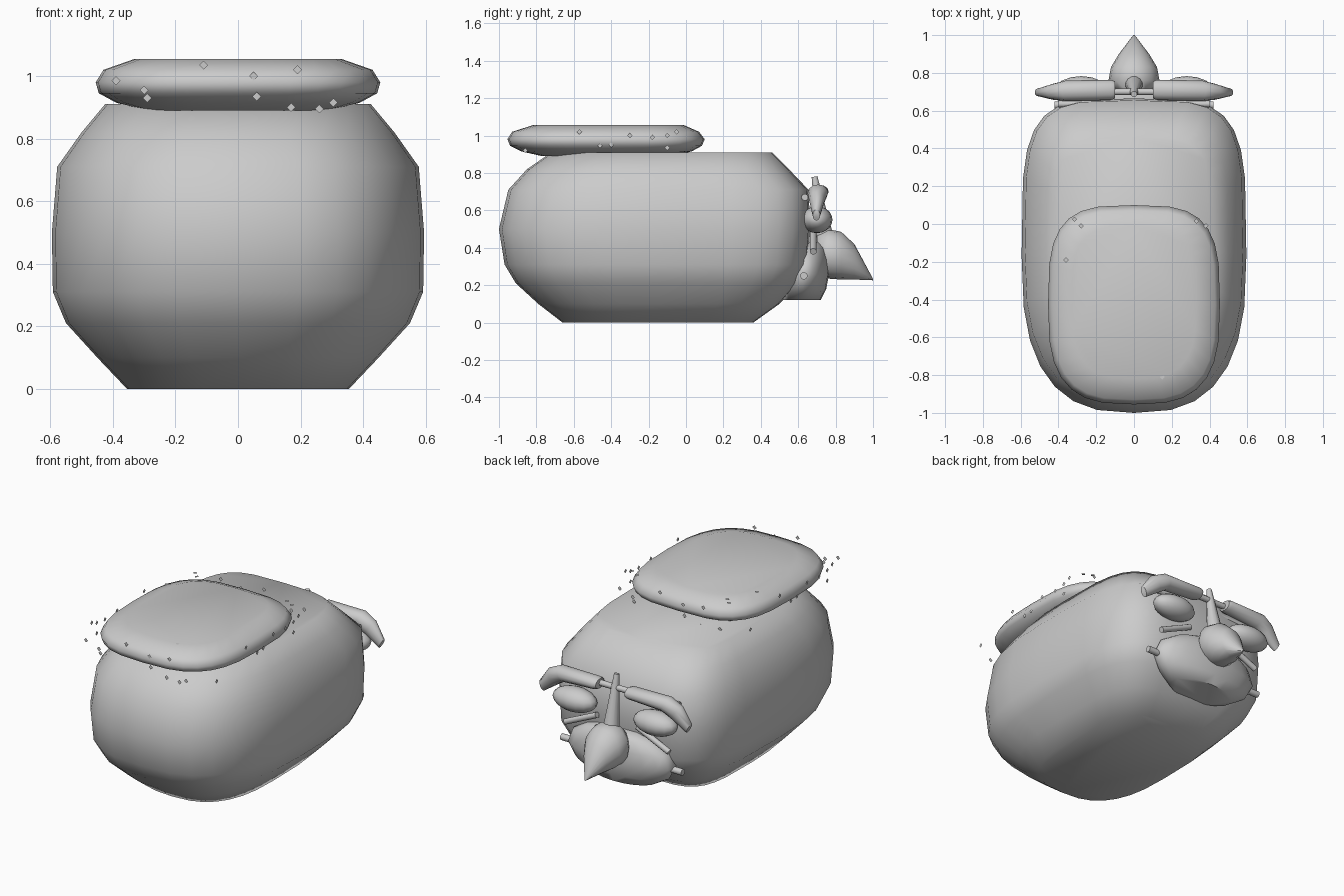
import bpy, bmesh, math, random
from mathutils import Vector

if "Cube" in bpy.data.objects:
    bpy.data.objects.remove(bpy.data.objects["Cube"])

random.seed(4)


def finish(name, bm, smooth=True):
    bmesh.ops.recalc_face_normals(bm, faces=bm.faces)
    me = bpy.data.meshes.new(name)
    bm.to_mesh(me)
    bm.free()
    ob = bpy.data.objects.new(name, me)
    bpy.context.collection.objects.link(ob)
    if smooth:
        bpy.ops.object.select_all(action='DESELECT')
        ob.select_set(True)
        bpy.context.view_layer.objects.active = ob
        bpy.ops.object.shade_smooth_by_angle(angle=math.radians(62))
    return ob


def loft(name, rings, seg=24, n_neg=2, n_pos=2):
    """Skin through superellipse rings: (centre, u half-axis, v half-axis)."""
    bm = bmesh.new()
    loops = []
    for c, u, v in rings:
        c, u, v = Vector(c), Vector(u), Vector(v)
        loop = []
        for i in range(seg):
            a = 2 * math.pi * i / seg
            ca, sa = math.cos(a), math.sin(a)
            e = 2 / (n_pos if sa > 0 else n_neg)
            loop.append(bm.verts.new(c + u * math.copysign(abs(ca) ** e, ca)
                                     + v * math.copysign(abs(sa) ** e, sa)))
        loops.append(loop)
    for a, b in zip(loops, loops[1:]):
        for i in range(seg):
            j = (i + 1) % seg
            bm.faces.new((a[i], a[j], b[j], b[i]))
    bm.faces.new(loops[0])
    bm.faces.new(loops[-1])
    return finish(name, bm)


def layers(rows):
    """Horizontal rings from (z, half width, y min, y max)."""
    return [((0, (y0 + y1) / 2, z), (hx, 0, 0), (0, (y1 - y0) / 2, 0))
            for z, hx, y0, y1 in rows]


def rod(name, p, q, r0, r1=None, seg=10):
    p, q = Vector(p), Vector(q)
    d = (q - p).normalized()
    u = d.orthogonal().normalized()
    v = d.cross(u)
    r1 = r0 if r1 is None else r1
    return loft(name, [(p, u * r0, v * r0), (q, u * r1, v * r1)], seg)


# rounded body
loft("body", layers([
    (0.0, 0.355, -0.66, 0.36), (0.10, 0.45, -0.79, 0.50), (0.21, 0.55, -0.91, 0.60),
    (0.31, 0.592, -0.97, 0.65), (0.50, 0.595, -1.0, 0.665), (0.71, 0.578, -0.95, 0.655),
    (0.82, 0.50, -0.85, 0.55), (0.91, 0.425, -0.72, 0.46)]), 28, 2.7, 4.2)

# cushion-like slab on top
loft("top_slab", layers([
    (0.89, 0.30, -0.77, -0.08), (0.915, 0.39, -0.88, 0.03), (0.945, 0.445, -0.94, 0.085),
    (0.98, 0.455, -0.955, 0.10), (1.02, 0.43, -0.93, 0.07), (1.055, 0.33, -0.82, -0.01)]),
    28, 3, 3.4)

# small flat diamond flakes on the box planes around the slab
bm = bmesh.new()


def flake(c, u, v, r=0.014):
    c, u, v = Vector(c), Vector(u), Vector(v)
    bm.faces.new([bm.verts.new(c + d * r) for d in (u, v, -u, -v)])


X, Y, Z = (1, 0, 0), (0, 1, 0), (0, 0, 1)
spots = [(-.39, .985), (-.11, 1.035), (-.30, .955), (-.29, .93), (.05, 1.0),
         (.06, .935), (.19, 1.02), (.17, .9), (.26, .895), (.305, .915)]
for x, z in spots:
    flake((x, -0.95, z), X, Z)
    flake((-x, 0.10, z), X, Z)
for y, z in [(-.86, .92), (-.57, 1.02), (-.30, 1.0), (-.46, .945), (-.4, .95),
             (-.18, .99), (-.1, 1.0), (-.1, .935), (-.05, 1.02)]:
    flake((0.455, y, z), Y, Z)
    flake((-0.455, -0.85 - y, z), Y, Z)
for x, y in [(-.315, .025), (-.28, -.01), (-.36, -.19), (.15, -.81), (.33, .015), (.38, -.01)]:
    flake((x, y, 1.055), X, Y)
finish("slab_flakes", bm, False)

# muzzle and its cross rod
loft("muzzle", layers([
    (0.12, 0.22, 0.50, 0.72), (0.18, 0.32, 0.50, 0.75), (0.26, 0.365, 0.50, 0.765),
    (0.34, 0.33, 0.52, 0.76), (0.40, 0.23, 0.56, 0.745), (0.43, 0.12, 0.60, 0.72)]), 20)
rod("muzzle_rod", (-0.42, 0.63, 0.25), (0.42, 0.63, 0.25), 0.02)

# pointed nose with tapering bridge
loft("nose", [((0, y, (z0 + z1) / 2), (hx, 0, 0), (0, 0, (z1 - z0) / 2))
              for y, hx, z0, z1 in [(0.70, 0.10, 0.26, 0.47), (0.76, 0.135, 0.235, 0.50),
                                    (0.83, 0.122, 0.23, 0.485), (0.90, 0.08, 0.23, 0.42),
                                    (1.0, 0.004, 0.226, 0.234)]], 16)
rod("nose_bridge", (0, 0.745, 0.44), (0, 0.687, 0.78), 0.05, 0.016, 12)
rod("brow_rod", (-0.40, 0.635, 0.67), (0.40, 0.635, 0.67), 0.018)
rod("brow_link", (-0.12, 0.70, 0.70), (0.12, 0.70, 0.70), 0.018)

for s, side in ((1, "right"), (-1, "left")):
    # eye
    bm = bmesh.new()
    bmesh.ops.create_uvsphere(bm, u_segments=16, v_segments=10, radius=1)
    for v in bm.verts:
        v.co = Vector((v.co.x * 0.145 + 0.28 * s, v.co.y * 0.083 + 0.70, v.co.z * 0.072 + 0.55))
    finish(side + "_eye", bm)
    # drooping brow
    loft(side + "_brow", [((x * s, y, z), (0, hy, 0), (k * s, 0, hz))
                          for x, y, z, hy, hz, k in
                          [(0.10, 0.71, 0.70, 0.045, 0.03, 0), (0.12, 0.71, 0.70, 0.053, 0.037, 0),
                           (0.36, 0.705, 0.693, 0.055, 0.045, 0.02),
                           (0.43, 0.70, 0.655, 0.042, 0.045, 0.03),
                           (0.51, 0.697, 0.575, 0.02, 0.03, 0.015)]], 12)
    # cheek rod below the eye
    rod(side + "_cheek_rod", (0.14 * s, 0.68, 0.48), (0.36 * s, 0.68, 0.38), 0.018)
